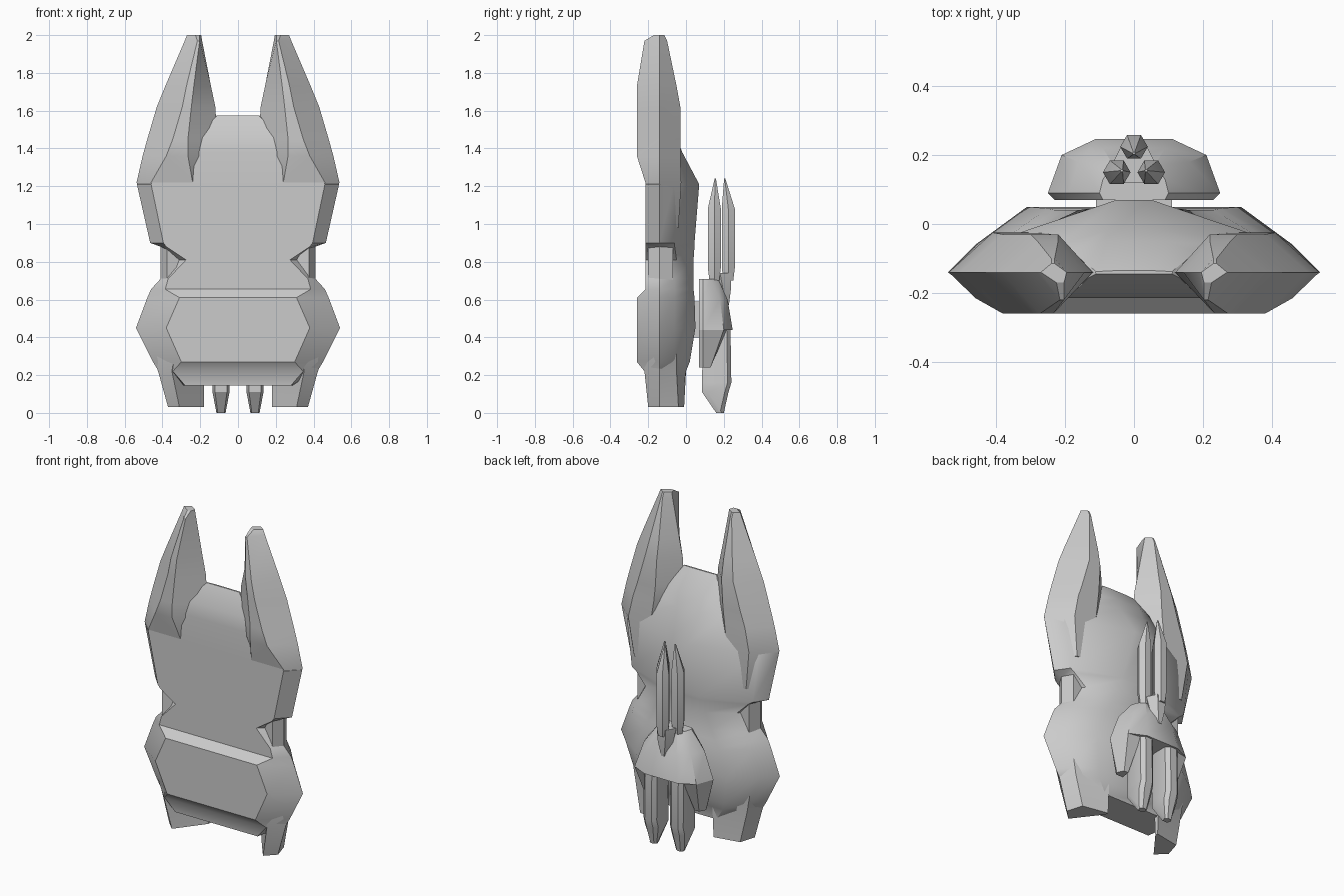
import bpy
import bmesh
from math import cos, sin, pi, radians

if "Cube" in bpy.data.objects:
    bpy.data.objects.remove(bpy.data.objects["Cube"], do_unlink=True)

UNIT = 0.01  # part sizes below are in hundredths

grey = bpy.data.materials.new("plain_grey")
grey.use_nodes = True
grey.diffuse_color = (0.6, 0.6, 0.6, 1)
grey.node_tree.nodes["Principled BSDF"].inputs["Base Color"].default_value = (0.6, 0.6, 0.6, 1)


def loft(name, rings, angle=30):
    """Skin a stack of (height, outline) rings and cap both ends."""
    bm = bmesh.new()
    layers = [[bm.verts.new((x * UNIT, y * UNIT, z * UNIT)) for x, y in outline]
              for z, outline in rings]
    count = len(layers[0])
    for low, high in zip(layers, layers[1:]):
        for i in range(count):
            j = (i + 1) % count
            bm.faces.new((low[i], low[j], high[j], high[i]))
    bm.faces.new(layers[0][::-1])
    bm.faces.new(layers[-1])
    bmesh.ops.recalc_face_normals(bm, faces=bm.faces)
    mesh = bpy.data.meshes.new(name)
    bm.to_mesh(mesh)
    bm.free()
    mesh.materials.append(grey)
    obj = bpy.data.objects.new(name, mesh)
    bpy.context.collection.objects.link(obj)
    bpy.ops.object.select_all(action="DESELECT")
    obj.select_set(True)
    bpy.context.view_layer.objects.active = obj
    bpy.ops.object.shade_smooth_by_angle(angle=radians(angle))


def symmetric(half):
    """Close a right-hand half outline with its mirror image."""
    return half + [(-x, y) for x, y in reversed(half)]


def pair(name, rings):
    """Build a part on both sides of the model."""
    for side, label in ((1, "left_"), (-1, "right_")):
        loft(label + name, [(z, [(side * x, y) for x, y in outline]) for z, outline in rings])


def hexagon(x, y, rx, ry):
    return [(x + rx * cos(k * pi / 3), y + ry * sin(k * pi / 3)) for k in range(6)]


def box(x0, x1, y0, y1):
    return [(x0, y0), (x1, y0), (x1, y1), (x0, y1)]


# Torso: height, front half-width, front y, rim half-width, shoulder x, y, spine x, y
RIM = -14
torso = [
    (14.5, 28, -21, 29, 27, -6, 20, -1),
    (22, 34.5, -22, 42, 37, -6, 25, 0),
    (27, 30, -26, 45, 39, -6, 27, 2),
    (45, 38, -26, 54, 46, -6, 31, 5),
    (61, 31, -26, 48, 41, -6, 25, 4.5),
    (65.5, 38.5, -21.5, 46, 40, -6, 23, 4),
    (71, 37, -21.5, 41, 37, -6, 20, 4),
    (81, 27.5, -21.5, 36, 31, -5, 16, 4),
    (88, 38, -21.5, 41, 38, -6, 13, 4.5),
    (90, 39.5, -21.5, 46.5, 41, -6, 12, 4.5),
    (121, 46, -21.5, 53.5, 45, -6.5, 5, 7),
    (138, 30, -21.5, 32, 22, -6, 8, -2),
    (146, 22, -20, 21, 18, -8, 8, -5),
    (157.5, 11, -14.5, 11.2, 11, -13.8, 5, -13.5),
]
loft("torso", [(z, symmetric([(xf, yf), (xr, RIM), (xm, ym), (xb, yb)]))
               for z, xf, yf, xr, xm, ym, xb, yb in torso], 35)

# Horns: height, inner front x, outer front x, front y, outer rim, back x pair, back y, inner rim
horn = [
    (98, 26, 41, -19, 47, 38, 30, -4, 22),
    (122, 24, 46, -21.5, 53.7, 41, 26, -2.5, 18),
    (136, 26.5, 38, -26, 50.5, 38, 24, -3, 11),
    (145, 26.5, 34.5, -26, 48, 35, 23, -3, 11),
    (162, 24.7, 29.5, -26, 43, 30, 22, -3, 12),
    (173, 23.4, 27.3, -26, 38.5, 28, 22, -5, 14.3),
    (197, 20.3, 21.5, -22, 28.2, 24, 23, -10, 19),
    (200, 20.3, 22.5, -17, 27, 24, 23, -11.5, 19.5),
]
pair("horn", [(z, [(fi, fy), (fo, fy), (rim, RIM), (bo, by), (bi, by), (ri, RIM)])
              for z, fi, fo, fy, rim, bo, bi, by, ri in horn])

# Wedge-shaped legs and the ridged plugs set into the waist notches
pair("leg", [(3, [(31, -20), (37, RIM), (34, -4), (18, -1), (18, -3)]),
             (22, [(35, -22), (42.3, RIM), (38, -5), (18, 0), (18, -4)]),
             (34, [(33, -22), (47, RIM), (40, -5), (18, 2), (18, -4)])])
plug = [(30, -18), (37.5, -20), (41, RIM), (38, -7), (30, -7)]
pair("waist_plug", [(69, plug), (89, plug)])

# Pack on the back with its connector
loft("pack_connector", [(40, box(-11, 11, 0, 9)), (59, box(-11, 11, 0, 9))])
pack = [
    (44, 23, 25, 21, 20, 11, 24.7),
    (60, 17, 19, 16, 18, 9, 22),
    (71, 9, 10, 9, 13, 6, 17),
]
loft("back_pack", [(z, symmetric([(xf, 7), (xs, 9), (xm, ym), (xb, yb)]))
                   for z, xf, xs, xm, ym, xb, yb in pack])
pair("pack_lobe", [(24, [(14, 7), (19, 7), (20, 9), (18, 13), (15, 13)]),
                   (44, [(12, 7), (23, 7), (25, 9), (21, 20), (13, 21.5)])])

# Prongs hanging below the pack
pair("lower_prong", [(z, [(9 - w, y0 + 3), (9 - w * 0.7, y0), (9 + w * 0.7, y0), (9 + w, y0 + 3),
                          (9 + w, y1 - 2), (9 + w / 2, y1), (9 - w / 2, y1), (9 - w, y1 - 2)])
                     for z, w, y0, y1 in ((0, 2.4, 16, 20), (11, 4.5, 8.5, 22.5),
                                          (16, 4.5, 8.5, 24), (48, 4.5, 9, 23.5))])

# Holder and the three spikes above the pack
loft("spike_holder", [(57, hexagon(0, 21, 2, 2)), (66, hexagon(0, 19.5, 5, 5)),
                      (74, hexagon(0, 18, 6, 7))])
for label, x, y, tip_x, tip_y in (("back_spike", 0, 22.4, 0, 20.5),
                                  ("left_spike", 5, 15, 3.5, 15.5),
                                  ("right_spike", -5, 15, -3.5, 15.5)):
    loft(label, [(70, hexagon(x, y, 3, 3)), (77, hexagon(x, y, 4, 4)),
                 (108, hexagon(x, y, 4, 4)), (124, hexagon(tip_x, tip_y, 0.4, 0.4))])
